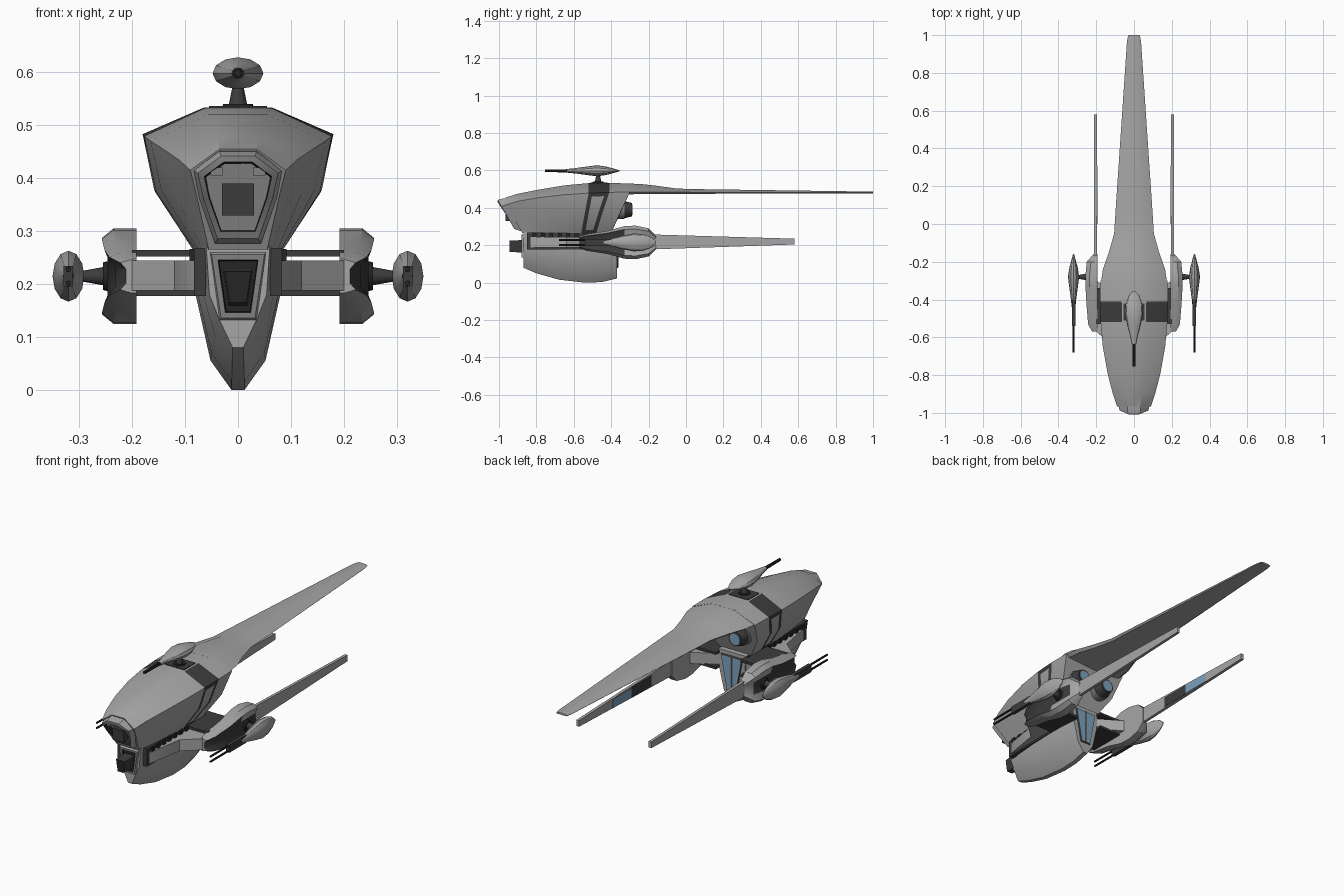
import bpy, bmesh, math
from mathutils import Vector

if "Cube" in bpy.data.objects:
    bpy.data.objects.remove(bpy.data.objects["Cube"])

def mat(name, r, g, b):
    m = bpy.data.materials.new(name)
    m.diffuse_color = (r, g, b, 1)
    m.use_nodes = True
    m.node_tree.nodes["Principled BSDF"].inputs["Base Color"].default_value = m.diffuse_color
    return m

HULL = mat("hull grey", .38, .38, .38)
PANEL = mat("panel grey", .22, .22, .22)
DARK = mat("dark metal", .045, .045, .045)
BLACK = mat("black metal", .018, .018, .018)
BLUE = mat("blue glow", .2, .36, .52)
MATS = [HULL, PANEL, DARK, BLACK, BLUE]

def finish(name, bm, angle=30):
    bmesh.ops.recalc_face_normals(bm, faces=bm.faces)
    me = bpy.data.meshes.new(name)
    bm.to_mesh(me)
    bm.free()
    for m in MATS:
        me.materials.append(m)
    ob = bpy.data.objects.new(name, me)
    bpy.context.collection.objects.link(ob)
    bpy.context.view_layer.objects.active = ob
    bpy.ops.object.select_all(action='DESELECT')
    ob.select_set(True)
    bpy.ops.object.shade_smooth_by_angle(angle=math.radians(angle))
    return ob

def loft(name, rings, rule=lambda i, j: 0, caps=(0, 0), edit=None):
    """Skin closed rings; rule(i, j) gives the colour of face j in span i."""
    bm = bmesh.new()
    vs = [[bm.verts.new(p) for p in r] for r in rings]
    n = len(rings[0])
    grid = {}
    for i in range(len(vs) - 1):
        for j in range(n):
            k = (j + 1) % n
            f = bm.faces.new((vs[i][j], vs[i][k], vs[i + 1][k], vs[i + 1][j]))
            f.material_index = rule(i, j)
            grid[i, j] = f
    for ring, c in ((vs[0], caps[0]), (vs[-1], caps[1])):
        bm.faces.new(ring).material_index = c
    if edit:
        bmesh.ops.recalc_face_normals(bm, faces=bm.faces)
        edit(bm, grid)
    return finish(name, bm)

def sym(half):
    return half + [(-x, y, z) for x, y, z in reversed(half)]

def box(name, x0, x1, y0, y1, z0, z1, c=0):
    r = lambda y: [(x0, y, z0), (x1, y, z0), (x1, y, z1), (x0, y, z1)]
    return loft(name, [r(y0), r(y1)], lambda i, j: c, (c, c))

def tube(name, a, b, r1, r2, c, n=12, cap=None):
    a, b = Vector(a), Vector(b)
    q = (b - a).to_track_quat('Z', 'Y')
    ring = lambda p, r: [p + q @ Vector((r * math.cos(t), r * math.sin(t), 0))
                         for t in (2 * math.pi * k / n for k in range(n))]
    return loft(name, [ring(a, r1), ring(b, r2)], lambda i, j: c, (c, c if cap is None else cap))

# Upper hull: leaning sections with a dark band around the middle
# y rim, y bottom, top half-width, top z, rim half-width, rim z, mid half-width, bottom half-width
ST = [(-.965, -.875, .035, .455, .09, .415, .08, .055),
      (-.90, -.82, .04, .475, .112, .435, .098, .066),
      (-.79, -.75, .047, .497, .14, .454, .122, .075),
      (-.65, -.66, .056, .52, .165, .47, .144, .081),
      (-.52, -.56, .063, .532, .177, .479, .155, .085),
      (-.41, -.48, .065, .533, .18, .483, .157, .085),
      (-.30, -.40, .065, .53, .178, .484, .155, .085)]
rings = []
for yr, yb, wt, zt, w, zr, wm, wb in ST:
    ym = yr + (yb - yr) * (zr - .37) / (zr - .265)
    rings.append(sym([(wt, yr, zt), (w, yr, zr), (wm, ym, .375), (wb, yb, .265)]))

def band_inset(bm, grid):
    for js in ((1, 2), (4, 5)):
        fs = [grid[4, j] for j in js]
        bmesh.ops.inset_region(bm, faces=fs, thickness=.02, use_even_offset=True)
        for f in fs:
            f.material_index = 0

loft("upper_hull", rings, lambda i, j: 2 if i == 4 and j not in (3, 7) else 0, edit=band_inset)

# Long tapering tail blade
rings = []
for y, wt, zt, w, zr, th in [(-.33, .065, .531, .178, .484, .012), (-.24, .062, .527, .165, .485, .012),
                             (-.15, .057, .517, .133, .485, .012), (-.05, .05, .503, .105, .484, .01),
                             (.05, .045, .5, .099, .483, .008), (.97, .02, .487, .037, .481, .004),
                             (1.0, .018, .486, .03, .481, .004)]:
    rings.append(sym([(wt, y, zt), (w, y, zr), (w * .9, y, zr - th)]))
loft("tail_blade", rings)

# Nose frame with a dark recess
def nose(s, dy):
    pts = [(.036, .452), (.086, .415), (.074, .36), (.044, .275)]
    return sym([(x * s, -.97 + (.44 - z) * .5 + dy, .37 + (z - .37) * s) for x, z in pts])
loft("nose_frame", [nose(1, .03), nose(.98, 0), nose(.88, -.03), nose(.74, -.032), nose(.7, .02)],
     lambda i, j: [0, 0, 1, 3][i], (0, 3))
box("nose_sensor", -.03, .03, -.965, -.93, .33, .39, 2)
for s in (-1, 1):
    box("nose_light", s * .04 - .012, s * .04 + .012, -.985, -.95, .405, .42, 1)

# Belly
rings = []
for y, wt, w1, w2, w3, zl, zb in [(-.87, .06, .054, .036, .01, .135, .08), (-.8, .07, .066, .043, .011, .1, .05),
                                  (-.68, .077, .076, .05, .012, .07, .016), (-.54, .08, .08, .052, .012, .056, 0),
                                  (-.45, .08, .079, .051, .012, .058, .003), (-.37, .077, .072, .046, .012, .07, .022)]:
    rings.append(sym([(wt, y, .272), (w1, y, .18), (w2, y, zl), (w3, y, zb)]))
loft("belly", rings)

# Front gun port and rear window on the belly
def trap(y, wt, wb, zt, zb):
    return [(-wb, y, zb), (wb, y, zb), (wt, y, zt), (-wt, y, zt)]
loft("port_frame", [trap(-.865, .054, .036, .262, .13), trap(-.88, .05, .032, .256, .136),
                    trap(-.88, .038, .024, .246, .146), trap(-.872, .036, .022, .244, .148)],
     lambda i, j: [0, 1, 3][i], (0, 3))
loft("front_gun_block", [trap(-.87, .028, .018, .228, .16), trap(-.945, .025, .016, .224, .165)],
     lambda i, j: 2, (2, 3))
loft("rear_window", [trap(-.372, .062, .03, .255, .075), trap(-.364, .058, .026, .25, .08)],
     lambda i, j: 2, (2, 4))
box("window_bar", -.004, .004, -.37, -.361, .08, .25, 1)

# Twin engine nozzles under the tail
for s in (-1, 1):
    x = s * .073
    tube("nozzle_body", (x, -.42, .39), (x, -.33, .39), .05, .05, 1, 16)
    tube("nozzle_rim", (x, -.33, .39), (x, -.29, .39), .046, .036, 2, 16)
    tube("nozzle_glow", (x, -.3, .39), (x, -.287, .39), .029, .029, 4, 16)

# Gun: flattened teardrop, u is the broad axis and v the thin one
def gun(name, place, barrel_y, offsets, r):
    prof = [(0, .006, .003), (-.025, .028, .01), (-.07, .045, .022), (-.12, .048, .03),
            (-.18, .036, .022), (-.24, .02, .014), (-.28, .012, .01)]
    rings = [[place(a * math.cos(t), y, b * math.sin(t)) for t in (math.pi * k / 6 for k in range(12))]
             for y, a, b in prof]
    loft(name, rings, lambda i, j: 0, (0, 3))
    for o in offsets:
        tube(name + "_barrel", place(o, -.2, 0), place(o, barrel_y, 0), r, r * .8, 3, 8)

gun("top_gun", lambda u, y, v: (u, y - .355, .598 + v), -.4, (0,), .009)
tube("top_gun_base", (0, -.47, .525), (0, -.47, .54), .032, .028, 3)
tube("top_gun_post", (0, -.47, .535), (0, -.47, .58), .018, .009, 2)
box("top_gun_track", -.055, .055, -.51, -.42, .53, .536, 2)

# Everything on the two sides
for s in (-1, 1):
    # vents along the belly side
    xs = sorted((s * .06, s * .083))
    box("side_vent", xs[0], xs[1], -.85, -.38, .178, .268, 2)
    for k in range(7):
        xr = sorted((s * .075, s * .092))
        y = -.82 + k * .045
        box("vent_rib", xr[0], xr[1], y, y + .02, .245, .266, 3)
    # swept arm between belly and pod
    plan = [(.07, -.85), (.09, -.82), (.12, -.64), (.2, -.57), (.2, -.3), (.07, -.38)]
    loft("side_arm", [[(s * x, y, z) for x, y in plan] for z in (.188, .245)])
    xb = sorted((s * .07, s * .2))
    for z in (.178, .252):
        box("arm_beam", xb[0], xb[1], -.53, -.34, z, z + .012, 2)
    # pod with a dark recess on its outer side
    rings = []
    for y, h, xo in [(-.57, .032, .222), (-.53, .045, .243), (-.42, .062, .252), (-.33, .087, .257),
                     (-.27, .09, .257), (-.2, .075, .25), (-.16, .036, .215)]:
        half = [(.192, h), (xo - .022, h), (xo, h * .8), (xo - .011, h * .4)]
        rings.append([(s * x, y, .215 + z) for x, z in half] +
                     [(s * x, y, .215 - z) for x, z in reversed(half)])
    loft("side_pod", rings, lambda i, j: 2 if (j == 3 and i < 5) or (j in (2, 4) and i < 3) else 0)
    # long boom with inner panels
    loft("boom", [[(s * x, y, z) for x, z in ((.196, a), (.211, a), (.211, b), (.196, b))]
                  for y, a, b in ((-.2, .177, .258), (.58, .204, .235))])
    xi = sorted((s * .194, s * .197))
    box("boom_dark_panel", xi[0], xi[1], .0, .16, .19, .243, 2)
    box("boom_blue_panel", xi[0], xi[1], .16, .31, .195, .24, 4)
    # side gun on its post
    gun("side_gun", lambda u, y, v: (s * (.32 + v), y - .16, .215 + u), -.52, (-.013, .013), .006)
    box("side_gun_breech", s * .32 - .009, s * .32 + .009, -.54, -.4, .196, .234, 2)
    tube("side_gun_base", (s * .24, -.28, .215), (s * .255, -.28, .215), .03, .026, 3)
    tube("side_gun_post", (s * .25, -.28, .215), (s * .3, -.28, .215), .018, .009, 2)
